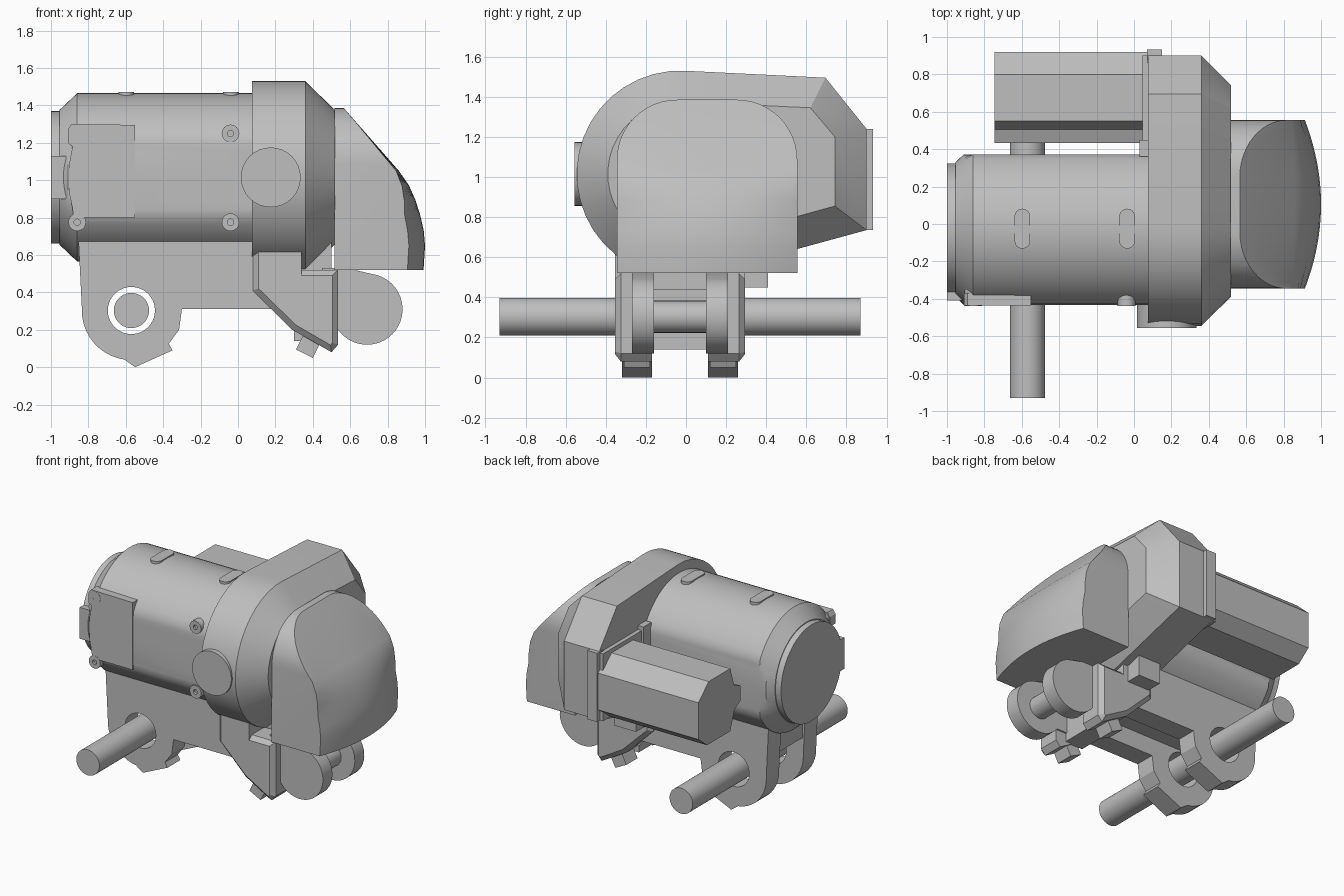
import bpy, bmesh
from math import cos, sin, radians, pi
from mathutils import Matrix, Vector

cube = bpy.data.objects.get("Cube")
if cube:
    bpy.data.objects.remove(cube)

grey = bpy.data.materials.new("machine grey")
grey.use_nodes = True
grey.diffuse_color = (0.52, 0.52, 0.52, 1)
grey.node_tree.nodes["Principled BSDF"].inputs["Base Color"].default_value = (0.52, 0.52, 0.52, 1)

MID = -0.03      # y of the motor axis
AXIS = 1.015     # z of the motor axis


def place(axis, pos, a, b):
    return {"x": (pos, a, b), "y": (a, pos, b), "z": (a, b, pos)}[axis]


def loft(name, axis, stations):
    """Skin a row of equal-length 2D loops placed along an axis."""
    bm = bmesh.new()
    rings = [[bm.verts.new(place(axis, pos, a, b)) for a, b in loop] for pos, loop in stations]
    n = len(rings[0])
    for r0, r1 in zip(rings, rings[1:]):
        for i in range(n):
            j = (i + 1) % n
            bm.faces.new((r0[i], r0[j], r1[j], r1[i]))
    bm.faces.new(rings[0])
    bm.faces.new(rings[-1])
    bmesh.ops.recalc_face_normals(bm, faces=bm.faces)
    me = bpy.data.meshes.new(name)
    bm.to_mesh(me)
    bm.free()
    return finish(bpy.data.objects.new(name, me), True)


def finish(ob, link=False):
    if link:
        bpy.context.collection.objects.link(ob)
        ob.data.materials.append(grey)
    ob.data.polygons.foreach_set("use_smooth", [True] * len(ob.data.polygons))
    ob.data.set_sharp_from_angle(angle=radians(28))
    return ob


def prism(name, axis, loop, a, b):
    return loft(name, axis, [(a, loop), (b, loop)])


def arc(ca, cb, r, start, end, n):
    step = (end - start) / n
    return [(ca + r * cos(radians(start + step * i)), cb + r * sin(radians(start + step * i)))
            for i in range(n + 1)]


def circle(ca, cb, r, n=40):
    return arc(ca, cb, r, 0, 360, n)[:-1]


def box(name, x0, x1, y0, y1, z0, z1):
    return prism(name, "x", [(y0, z0), (y1, z0), (y1, z1), (y0, z1)], x0, x1)


def cut(ob, cutter, operation):
    mod = ob.modifiers.new("cut", "BOOLEAN")
    mod.object, mod.operation, mod.solver = cutter, operation, "EXACT"
    bpy.context.view_layer.update()
    dg = bpy.context.evaluated_depsgraph_get()
    me = bpy.data.meshes.new_from_object(ob.evaluated_get(dg))
    ob.modifiers.clear()
    ob.data = me
    bpy.data.objects.remove(cutter)
    finish(ob)


# Main motor: round body with flat sides and a tapered rear end
def flat_sided(r):
    return [(MID + max(-0.402, min(0.402, y)), z) for y, z in circle(0, AXIS, r, 64)]


loft("motor_body", "x", [(x, flat_sided(r)) for x, r in (
    (-0.955, 0.36), (-0.91, 0.402), (-0.86, 0.45), (0.12, 0.45))])
prism("motor_end_cap", "x", circle(MID, AXIS, 0.354, 64), -1.0, -0.95)
box("end_cap_tab", -1.0, -0.92, -0.41, -0.33, 0.9, 1.13)

# Raised pads on top of the motor
for i, x in enumerate((-0.597, -0.037)):
    pad = arc(x, 0.04, 0.042, 0, 180, 8) + arc(x, -0.09, 0.042, 180, 360, 8)
    prism(f"top_pad_{i}", "z", pad, 1.4, 1.472)

# Side cover plate and screw bosses
cover = [(-0.55, 0.8), (-0.55, 1.295), (-0.89, 1.3), (-0.91, 1.27), (-0.91, 1.2), (-0.885, 1.18),
         (-0.9, 1.1), (-0.9, 0.92), (-0.885, 0.85), (-0.88, 0.8)]
prism("cover_plate", "y", cover, -0.437, -0.37)
for i, (x, z) in enumerate([(x, z) for x in (-0.86, -0.04) for z in (0.775, 1.25)]):
    boss = prism(f"screw_boss_{i}", "y", circle(x, z, 0.047, 24), -0.438, -0.28)
    cut(boss, prism("drill", "y", circle(x, z, 0.017, 12), -0.6, -0.42), "DIFFERENCE")

# Gear housing: rounded on one side, angular on the other, tapering to the front
def housing_loop(r, corners):
    return arc(MID, AXIS, r, 87, 284.5, 22) + corners


outer = housing_loop(0.515, [(0.9, 0.735), (0.9, 1.24), (0.695, 1.495)])
inner = housing_loop(0.36, [(0.742, 0.855), (0.742, 1.2), (0.62, 1.345)])
loft("gear_housing", "x", [(0.075, outer), (0.36, outer), (0.518, inner)])
prism("housing_disc", "y", circle(0.175, 1.015, 0.16, 32), -0.555, -0.4)
box("housing_rear_tab", 0.07, 0.15, 0.86, 0.932, 0.735, 1.24)

# Second motor behind the main one, with its flange
second = [(0.92, 0.82), (0.92, 1.09), (0.8, 1.2), (0.55, 1.2), (0.505, 1.06), (0.432, 1.03),
          (0.432, 0.92), (0.5, 0.88), (0.55, 0.74), (0.82, 0.74)]
prism("second_motor", "x", second, -0.745, 0.08)
box("second_motor_flange", 0.045, 0.09, 0.41, 0.9, 0.735, 1.23)
box("flange_clip", 0.03, 0.09, 0.36, 0.45, 1.1, 1.26)

# Front hood: arched section trimmed by a bulging sloped front
arch = ([(-0.345, 0.52)] + arc(-0.045, 1.085, 0.3, 180, 90, 12)
        + arc(0.255, 1.085, 0.3, 90, 0, 12) + [(0.555, 0.52)])
hood = prism("hood", "x", arch, 0.515, 1.2)
slope = [(0.985, 0.4), (0.992, 0.52), (1.0, 0.65), (0.993, 0.73), (0.975, 0.81), (0.95, 0.89),
         (0.915, 0.97), (0.86, 1.05), (0.565, 1.386), (0.5, 1.46)]


def hood_front(t):
    return [(x - 0.09 * t * t * max(0, min(1, (1.1 - z) / 0.3)), z) for x, z in slope] + [
        (0.3, 1.46), (0.3, 0.4)]


trim = loft("hood_trim", "y", [(0.105 + 0.46 * i / 10, hood_front(i / 10)) for i in range(-10, 11)])
cut(hood, trim, "INTERSECT")

# Mounting bracket, mirrored either side of the motor axis
SX, SZ = -0.57, 0.303
plate = ([(-0.855, 0.72), (-0.835, 0.32)] + arc(SX, SZ, 0.265, 180, 262, 10)
         + [(-0.55, 0.0), (-0.35, 0.09), (-0.37, 0.125), (-0.315, 0.2), (-0.3, 0.31),
            (0.25, 0.31), (0.25, 0.72)])
hook = [(0.08, 0.63), (0.08, 0.41), (0.29, 0.2), (0.5, 0.08), (0.535, 0.12), (0.535, 0.52),
        (0.34, 0.52), (0.34, 0.63)]
hook_face = [(0.11, 0.63), (0.11, 0.42), (0.31, 0.225), (0.495, 0.118), (0.505, 0.13),
             (0.505, 0.49), (0.34, 0.49), (0.34, 0.63)]
lug = [(0.45, 0.53), (0.45, 0.2)] + arc(0.69, 0.31, 0.19, 215, 432, 26) + [(0.58, 0.53)]
foot = [(0.31, 0.095), (0.4, 0.05), (0.46, 0.17), (0.37, 0.215)]

for side, s in (("right", -1), ("left", 1)):
    def at(d):
        return MID + s * d
    ob = prism(f"bracket_plate_{side}", "y", plate, at(0.14), at(0.29))
    cut(ob, prism("shaft_hole", "y", circle(SX, SZ, 0.126), at(0.05), at(0.4)), "DIFFERENCE")
    loft(f"front_hook_{side}", "y", [(at(0.14), hook), (at(0.295), hook), (at(0.325), hook_face)])
    prism(f"front_lug_{side}", "y", lug, at(0.13), at(0.24))
    prism(f"hook_foot_{side}", "y", foot, at(0.15), at(0.28))

# Parts tying the bracket sides together
box("bracket_web", -0.83, 0.5, MID - 0.15, MID + 0.15, 0.44, 0.7)
box("front_cross_block", 0.3, 0.45, MID - 0.15, MID + 0.15, 0.14, 0.5)
prism("lug_pin", "y", circle(0.69, 0.303, 0.08, 32), MID - 0.2, MID + 0.2)
box("side_stop", 0.12, 0.3, 0.25, 0.41, 0.45, 0.62)

# Long shaft through the rear bracket
prism("shaft", "y", circle(SX, SZ, 0.094), -0.93, 0.87)
